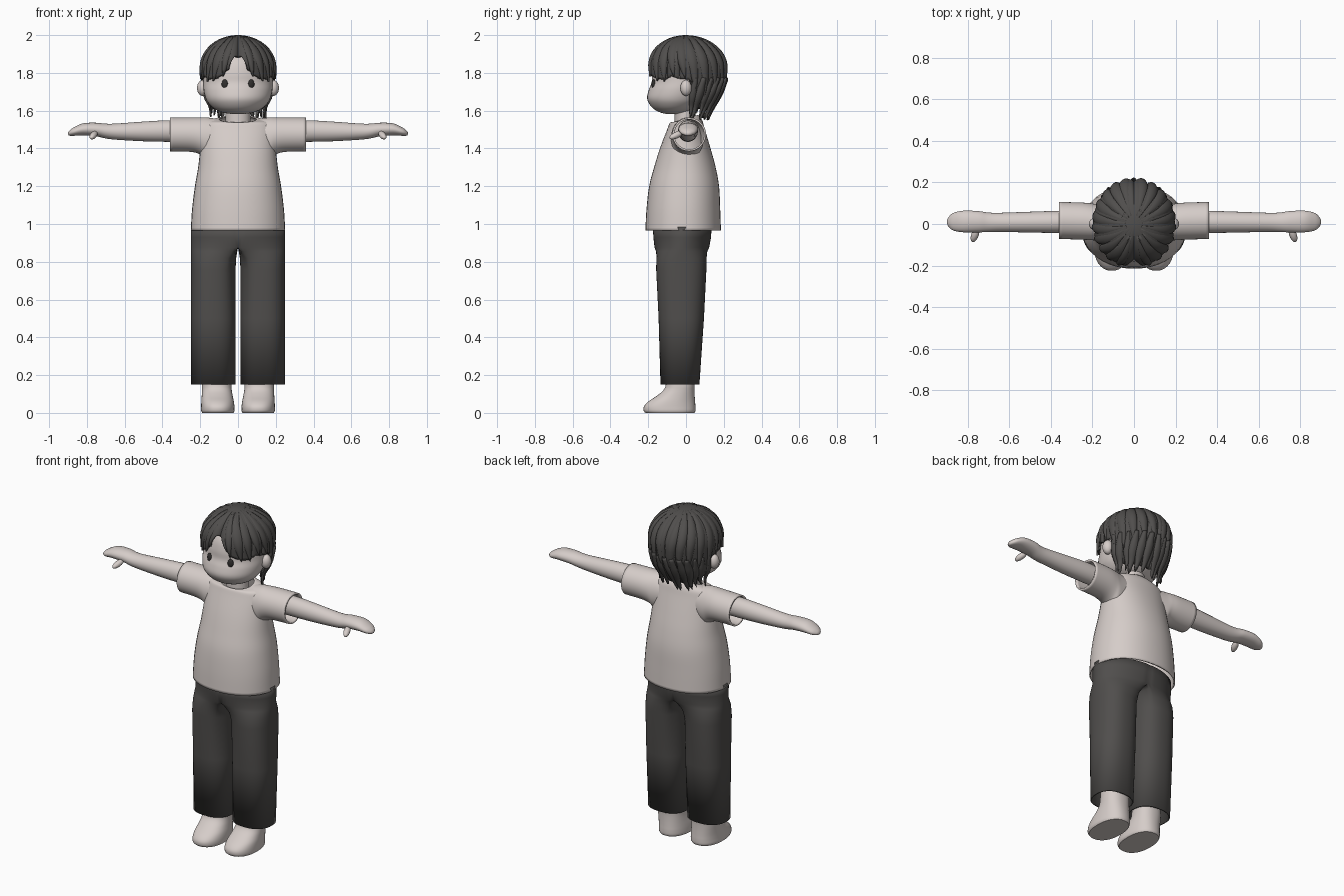
import bpy, bmesh, math, random
from math import sin, cos, pi, radians
from mathutils import Matrix, Euler

if "Cube" in bpy.data.objects:
    bpy.data.objects.remove(bpy.data.objects["Cube"])
random.seed(4)


def material(name, rgb):
    m = bpy.data.materials.new(name)
    m.use_nodes = True
    m.diffuse_color = (*rgb, 1)
    m.node_tree.nodes["Principled BSDF"].inputs["Base Color"].default_value = (*rgb, 1)
    return m


LIGHT = material("warm light grey", (0.67, 0.61, 0.585))
DARK = material("charcoal", (0.08, 0.076, 0.073))
BLACK = material("eye black", (0.03, 0.028, 0.027))


def finish(name, bm, mat, mirror=False, thick=0.0, angle=40):
    bmesh.ops.remove_doubles(bm, verts=bm.verts, dist=1e-5)
    bmesh.ops.recalc_face_normals(bm, faces=bm.faces)
    me = bpy.data.meshes.new(name)
    bm.to_mesh(me)
    bm.free()
    me.materials.append(mat)
    ob = bpy.data.objects.new(name, me)
    bpy.context.collection.objects.link(ob)
    bpy.ops.object.select_all(action="DESELECT")
    ob.select_set(True)
    bpy.context.view_layer.objects.active = ob
    bpy.ops.object.shade_smooth_by_angle(angle=radians(angle))
    if mirror:
        ob.modifiers.new("mirror", "MIRROR").merge_threshold = 0.0005
    if thick:
        s = ob.modifiers.new("thickness", "SOLIDIFY")
        s.thickness, s.offset = thick, -1
    return ob


def resample(rows, steps=5):
    """Smooth spline through the rows of a table."""
    out = []
    for i in range(len(rows) - 1):
        a, b, c, d = (rows[min(max(i + k, 0), len(rows) - 1)] for k in (-1, 0, 1, 2))
        for t in (j / steps for j in range(steps)):
            out.append([q + t / 2 * (r - p + t * (2 * p - 5 * q + 4 * r - s + t * (3 * (q - r) + s - p)))
                        for p, q, r, s in zip(a, b, c, d)])
    return out + [list(rows[-1])]


def table(rows, x):
    """Linear lookup; rows ascend in their first column."""
    x = min(max(x, rows[0][0]), rows[-1][0])
    for a, b in zip(rows, rows[1:]):
        if x <= b[0]:
            t = (x - a[0]) / (b[0] - a[0])
            return [p + t * (q - p) for p, q in zip(a[1:], b[1:])]


def skin_rings(rings, caps=(False, False), loop=True):
    bm = bmesh.new()
    vs = [[bm.verts.new(p) for p in r] for r in rings]
    n = len(vs[0])
    for a, b in zip(vs, vs[1:]):
        for i in range(n if loop else n - 1):
            j = (i + 1) % n
            bm.faces.new((a[i], a[j], b[j], b[i]))
    for cap, ring in zip(caps, (vs[0], vs[-1])):
        if cap:
            bm.faces.new(ring)
    return bm


def oval(rx, ry, e=1.0, n=40):
    f = lambda v: math.copysign(abs(v) ** e, v)
    return [(rx * f(cos(2 * pi * i / n)), ry * f(sin(2 * pi * i / n))) for i in range(n)]


def ellipsoid(name, loc, scale, mat, rot=(0, 0, 0)):
    bm = bmesh.new()
    bmesh.ops.create_uvsphere(bm, u_segments=24, v_segments=14, radius=1,
                              matrix=Matrix.LocRotScale(loc, Euler(rot), scale))
    finish(name, bm, mat, mirror=True)


# Head: z, half width, front y, back y
head = [(1.582, .03, -.10, -.04), (1.59, .08, -.135, .0), (1.61, .125, -.172, .05),
        (1.64, .157, -.197, .09), (1.67, .173, -.206, .115), (1.71, .182, -.197, .135),
        (1.75, .184, -.182, .15), (1.80, .182, -.178, .16), (1.86, .165, -.16, .15),
        (1.92, .12, -.11, .11), (1.955, .04, -.04, .04)]
finish("head", skin_rings([[(x, y + (f + b) / 2, z) for x, y in oval(w, (b - f) / 2)]
                           for z, w, f, b in resample(head)], (True, True)), LIGHT)
finish("neck", skin_rings([[(x, y - .005, z) for x, y in oval(.065, .055)]
                           for z in (1.48, 1.55, 1.64)]), LIGHT)
ellipsoid("ear", (.187, 0, 1.72), (.03, .03, .042), LIGHT, (0, 0, -.25))
ellipsoid("eye", (.07, -.171, 1.74), (.017, .011, .026), BLACK, (0, 0, .3))

# Shirt body: z, half width, centre y, half depth, neckline tilt
shirt = [(.965, .25, -.015, .2, 0), (1.08, .243, -.014, .195, 0), (1.2, .228, -.01, .185, 0),
         (1.3, .211, -.006, .163, 0), (1.4, .2, -.004, .134, 0), (1.5, .192, 0, .1, 0),
         (1.542, .172, 0, .086, .08), (1.558, .1, -.005, .07, .28)]
finish("shirt_body", skin_rings([[(x, y + c, z + t * y) for x, y in oval(w, d, .93)]
                                 for z, w, c, d, t in resample(shirt)]), LIGHT, thick=.008)


def limb(name, rows, caps, thick=0.0):
    """Tube along x: x, centre y, centre z, half depth, half height."""
    finish(name, skin_rings([[(x, cy + y, cz + z) for y, z in oval(ry, rz)]
                             for x, cy, cz, ry, rz in resample(rows)], caps), LIGHT, True, thick)


limb("sleeve", [(.1, .005, 1.455, .08, .1), (.165, .007, 1.453, .086, .111), (.2, .01, 1.466, .088, .098),
                (.25, .014, 1.473, .089, .091), (.36, .017, 1.474, .089, .089)], (False, False), .01)
limb("arm", [(.22, .01, 1.49, .05, .055), (.36, .01, 1.492, .053, .057), (.5, .009, 1.49, .05, .052),
             (.64, .008, 1.489, .046, .043), (.7, .008, 1.492, .047, .039), (.75, .011, 1.5, .051, .036),
             (.82, .012, 1.501, .052, .032), (.87, .011, 1.489, .042, .022),
             (.893, .01, 1.481, .022, .013), (.9, .01, 1.479, .006, .004)], (True, True))
ellipsoid("thumb", (.765, -.052, 1.47), (.018, .04, .017), LIGHT, (.4, 0, .35))

# Trousers: one leg ring melts into half of the hip ring, then is mirrored
rows = [(.15, 0, -.032, .103), (.5, 0, -.025, .12), (.76, 0, -.025, .133), (.82, .25, -.024, .136),
        (.855, .7, -.023, .14), (.875, 1, -.022, .145), (.93, 1, -.02, .153), (.985, 1, -.02, .156)]
rings = []
for z, w, c, d in rows:
    ring, n, corner = [], 48, 2.2
    for i, (lx, ly) in enumerate(oval(.118, d, .85, n)):
        t = 2 * pi * i / n
        t = t - 2 * pi if t > pi else t
        if abs(t) <= corner:
            hx, hy = .25 * cos(t / corner * pi / 2), d * sin(t / corner * pi / 2)
        else:
            hx, hy = 0, math.copysign(d * (pi - abs(t)) / (pi - corner), t)
        x = (lx + .131) * (1 - w) + hx * w
        ring.append((x if x > 1e-4 else 0, c + ly * (1 - w) + hy * w, z))
    rings.append(ring)
bm = skin_rings(rings)
inner = [f for f in bm.faces if all(v.co.x < 1e-4 for v in f.verts)]
bmesh.ops.delete(bm, geom=inner, context="FACES")
finish("trousers", bm, DARK, True, .008, 60)

# Feet: z, centre x, half width, front y, heel y
foot = [(0, .107, .083, -.215, .045), (.012, .107, .088, -.224, .05), (.035, .107, .088, -.222, .05),
        (.06, .108, .086, -.2, .048), (.09, .11, .082, -.155, .046), (.12, .112, .079, -.12, .045),
        (.15, .113, .078, -.107, .045), (.22, .113, .075, -.1, .04)]
finish("foot", skin_rings([[(c + x, y + (f + b) / 2, z) for x, y in oval(w, (b - f) / 2, .88)]
                           for z, c, w, f, b in resample(foot)], (True, True)), LIGHT, True)

# Hair volume: z, half width, front y, back y; the dome above closes it
MID, RISE = 1.83, .17
volume = [(1.53, .135, -.09, .10), (1.56, .135, -.1, .11), (1.62, .15, -.16, .145), (1.66, .175, -.175, .17),
          (1.70, .187, -.19, .19), (1.76, .195, -.205, .21), (MID, .197, -.207, .217)]
# Lower edge: degrees from the front, z
edge = [(0, 1.885), (5, 1.89), (10, 1.865), (16, 1.825), (24, 1.79), (40, 1.768), (58, 1.765), (66, 1.785),
        (80, 1.768), (97, 1.765), (104, 1.66), (115, 1.61), (180, 1.595)]


def hair_point(a, p, lift):
    """a: angle from the front, p: distance down from the crown."""
    z = MID + RISE * cos(p) if p < pi / 2 else MID - RISE * (p - pi / 2)
    w, f, b = table(volume, z)
    s = sin(min(p, pi / 2)) * (1 + lift / .2)
    return (sin(a) * w * s, -cos(a) * (-f if cos(a) > 0 else b) * s, z)


def edge_reach(a):
    deg = abs((math.degrees(a) + 180) % 360 - 180)
    z = table(edge, deg)[0]
    return math.acos((z - MID) / RISE) if z > MID else pi / 2 + (MID - z) / RISE


def cap_lift(a):
    return -.012 * (1 - abs(sin(9 * a))) ** 3 - .016 * math.exp(-(a / .13) ** 2)


N, V = 180, 22
angles = [2 * pi * i / N - pi for i in range(N)]
finish("hair_cap", skin_rings([[hair_point(a, edge_reach(a) * v / V, cap_lift(a)) for a in angles]
                               for v in range(V + 1)]), DARK, thick=.014)


def lock(name, a0, a1, p0, p1, width, flare=0.0):
    """Pointed ribbon of hair lying on the hair volume."""
    rings = []
    for k in range(15):
        t = k / 14
        w = width * min(1, .4 + 1.5 * t) * (1 - t ** 3) ** .8
        rings.append([hair_point(a0 + (a1 - a0) * t + w * s, p0 + (p1 - p0) * t,
                                 .012 * (1 - s * s) - .005 + flare * t ** 5)
                      for s in (-1, -.7, -.35, 0, .35, .7, 1)])
    finish(name, skin_rings(rings, loop=False), DARK, thick=.005)


# Fringe, crown locks and ragged nape
for side in (-1, 1):
    for a0, a1, w in ((14, 24, .15), (26, 42, .2), (44, 56, .17)):
        b = radians(a1) * side
        lock("fringe_lock", radians(a0) * side, b, .3, edge_reach(b) + .06, w)
    for k in range(7):
        b = radians(72 + 17 * k) * side
        lock("crown_lock", b - .25 * side, b, .2, min(edge_reach(b), random.uniform(2.2, 2.75)), .17)
for k in range(13):
    a = radians(104 + 12.7 * k)
    drift = .12 * (1 if a > pi else -1)
    lock("nape_lock", a, a + drift * random.uniform(.2, 1.6), 1.9,
         random.uniform(3.0, 3.22), .13, random.uniform(0, .03))
